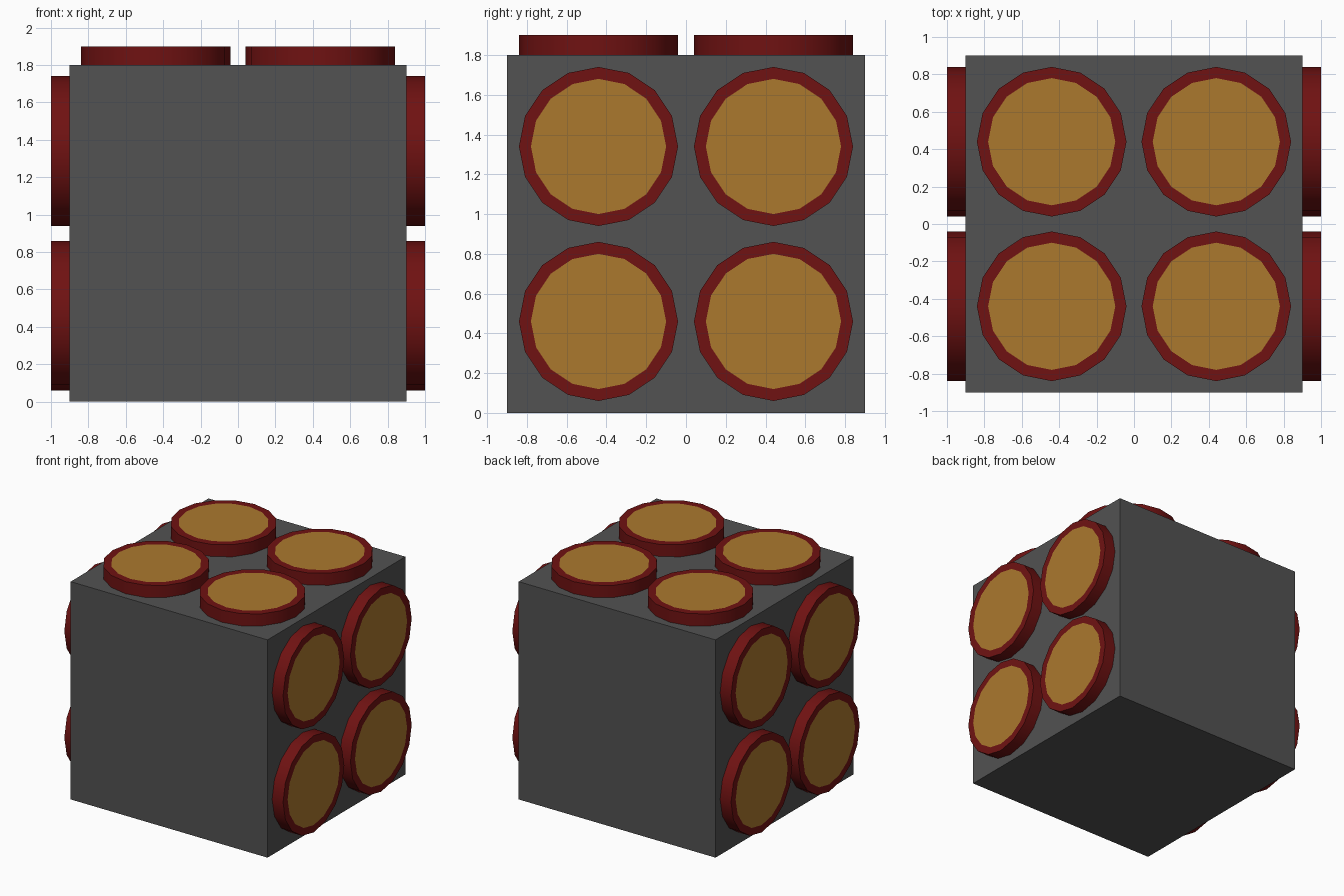
import bpy, bmesh, math
from mathutils import Matrix, Vector

if "Cube" in bpy.data.objects:
    bpy.data.objects.remove(bpy.data.objects["Cube"])

HALF, OFF = 0.9, 0.44                 # cube half size, disc spacing
R_OUT, R_IN, THICK, SIDES = 0.40, 0.34, 0.10, 16


def material(name, rgb):
    m = bpy.data.materials.new(name)
    m.diffuse_color = (*rgb, 1)
    m.use_nodes = True
    m.node_tree.nodes["Principled BSDF"].inputs["Base Color"].default_value = m.diffuse_color
    return m


grey = material("dark_grey", (0.085, 0.085, 0.085))
red = material("red", (0.16, 0.006, 0.006))
amber = material("amber", (0.41, 0.19, 0.027))

# Cube body
bpy.ops.mesh.primitive_cube_add(size=2 * HALF, location=(0, 0, HALF))
body = bpy.context.object
body.name = "cube_body"
body.data.materials.append(grey)


# Red disc with a flush amber centre
def add_disc(name, matrix):
    bm = bmesh.new()
    bmesh.ops.create_cone(bm, cap_ends=True, segments=SIDES, radius1=R_OUT,
                          radius2=R_OUT, depth=THICK,
                          matrix=Matrix.Translation((0, 0, THICK / 2)))
    top = next(f for f in bm.faces if f.normal.z > 0.9)
    bmesh.ops.inset_region(bm, faces=[top], use_even_offset=True,
                           thickness=(R_OUT - R_IN) * math.cos(math.pi / SIDES))
    top.material_index = 1
    mesh = bpy.data.meshes.new(name)
    bm.to_mesh(mesh)
    bm.free()
    mesh.materials.append(red)
    mesh.materials.append(amber)
    obj = bpy.data.objects.new(name, mesh)
    bpy.context.collection.objects.link(obj)
    obj.matrix_world = matrix
    bpy.ops.object.select_all(action='DESELECT')
    obj.select_set(True)
    bpy.context.view_layer.objects.active = obj
    bpy.ops.object.shade_smooth_by_angle(angle=math.radians(30))


# Four discs on the top, right and left faces
centre = Matrix.Translation((0, 0, HALF))
for side, angle in (("top", 0), ("right", 90), ("left", -90)):
    turn = Matrix.Rotation(math.radians(angle), 4, 'Y')
    for i, (u, v) in enumerate([(-1, -1), (1, -1), (-1, 1), (1, 1)], 1):
        place = Matrix.Translation(Vector((u * OFF, v * OFF, HALF)))
        add_disc(f"{side}_disc_{i}", centre @ turn @ place)
